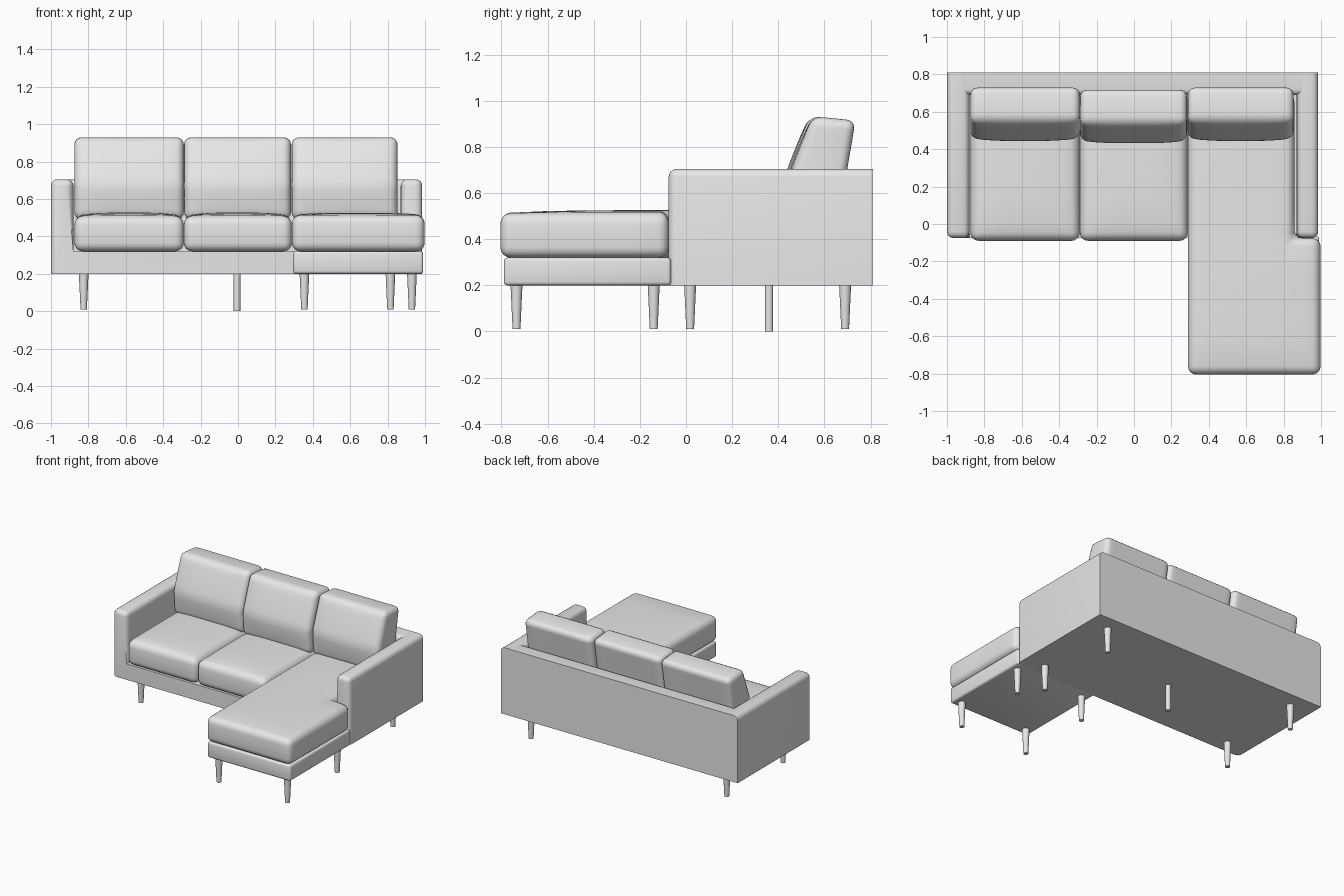
import bpy, bmesh, math
from mathutils import Vector

if "Cube" in bpy.data.objects:
    bpy.data.objects.remove(bpy.data.objects["Cube"], do_unlink=True)

grey = bpy.data.materials.new("light_grey_fabric")
grey.use_nodes = True
grey.diffuse_color = (0.8, 0.8, 0.8, 1)
grey.node_tree.nodes["Principled BSDF"].inputs["Base Color"].default_value = (0.8, 0.8, 0.8, 1)


def finish(bm, name):
    bmesh.ops.recalc_face_normals(bm, faces=bm.faces)
    mesh = bpy.data.meshes.new(name)
    bm.to_mesh(mesh)
    bm.free()
    mesh.materials.append(grey)
    obj = bpy.data.objects.new(name, mesh)
    bpy.context.collection.objects.link(obj)
    bpy.ops.object.select_all(action='DESELECT')
    obj.select_set(True)
    bpy.context.view_layer.objects.active = obj
    bpy.ops.object.shade_smooth_by_angle(angle=math.radians(40))
    return obj


def prism(outline, axis, lo, hi):
    """Extrude a 2D outline along an axis (the outline uses the other two, in order)."""
    bm = bmesh.new()

    def point(p, d):
        co = list(p)
        co.insert(axis, d)
        return bm.verts.new(co)
    face = bm.faces.new([point(p, lo) for p in outline])
    ext = bmesh.ops.extrude_face_region(bm, geom=[face])
    shift = Vector((0, 0, 0))
    shift[axis] = hi - lo
    bmesh.ops.translate(bm, vec=shift,
                        verts=[g for g in ext["geom"] if isinstance(g, bmesh.types.BMVert)])
    bmesh.ops.recalc_face_normals(bm, faces=bm.faces)
    return bm


def rect(x0, x1, y0, y1):
    return [(x0, y0), (x1, y0), (x1, y1), (x0, y1)]


def bevel(bm, width, rule=lambda a, b: True, segments=4):
    edges = [e for e in bm.edges if rule(e.verts[0].co, e.verts[1].co)]
    bmesh.ops.bevel(bm, geom=edges, offset=width, segments=segments,
                    profile=0.5, affect='EDGES', clamp_overlap=True)


def puff(bm, axis, amount, cuts=8):
    """Slice the cushion into a grid and swell one side of it along an axis."""
    lo = [min(v.co[i] for v in bm.verts) for i in range(3)]
    hi = [max(v.co[i] for v in bm.verts) for i in range(3)]
    others = [i for i in range(3) if i != axis]
    for i in others:
        normal = Vector((0, 0, 0))
        normal[i] = 1
        for k in range(1, cuts):
            at = Vector((0, 0, 0))
            at[i] = lo[i] + (hi[i] - lo[i]) * k / cuts
            bmesh.ops.bisect_plane(bm, geom=bm.verts[:] + bm.edges[:] + bm.faces[:],
                                   plane_co=at, plane_no=normal)
    for v in bm.verts:
        t = (v.co[axis] - lo[axis]) / (hi[axis] - lo[axis])
        weight = t if amount > 0 else 1 - t
        for i in others:
            u = 2 * (v.co[i] - lo[i]) / (hi[i] - lo[i]) - 1
            weight *= max(0, 1 - u ** 4)
        v.co[axis] += amount * weight


# Frame: base and both arms as one U-shaped profile, rounded on top and in front
FRONT, BACK, BOTTOM, RIM, SEAT = -0.075, 0.81, 0.2, 0.705, 0.32
frame = prism([(-1, BOTTOM), (0.985, BOTTOM), (0.985, RIM), (0.87, RIM), (0.87, SEAT),
               (-0.88, SEAT), (-0.88, RIM), (-1, RIM)], 1, FRONT, BACK)


def soft_frame_edge(a, b):
    in_back = a.y > 0.8 and b.y > 0.8
    low = max(a.z, b.z) < 0.4
    return not in_back and not low


bevel(frame, 0.035, soft_frame_edge)
finish(frame, "base_and_arms")

# Back wall between the arms, rounded along its inner top edge
wall = prism(rect(-0.965, 0.95, 0.69, BACK), 2, BOTTOM + 0.01, RIM - 0.001)
bevel(wall, 0.03, lambda a, b: min(a.z, b.z) > 0.6 and max(a.y, b.y) < 0.7)
finish(wall, "back_wall")

# Chaise base
chaise = prism(rect(0.295, 0.99, -0.79, FRONT + 0.01), 2, BOTTOM, SEAT)
bevel(chaise, 0.015, segments=3)
finish(chaise, "chaise_base")

# Seat cushions
for name, x0, x1 in (("right_seat_cushion", -0.875, -0.29), ("middle_seat_cushion", -0.29, 0.288)):
    seat = prism(rect(x0, x1, -0.09, 0.7), 2, SEAT, 0.505)
    bevel(seat, 0.045)
    puff(seat, 2, 0.022)
    finish(seat, name)

# Chaise cushion, notched around the left arm
lounge = prism([(0.288, -0.805), (0.998, -0.805), (0.998, -0.075), (0.857, -0.075),
                (0.857, 0.7), (0.288, 0.7)], 2, SEAT, 0.512)
bevel(lounge, 0.045)
puff(lounge, 2, 0.014)
finish(lounge, "chaise_cushion")

# Back cushions, leaning against the wall
side = [(0.47, 0.49), (0.46, 0.68), (0.55, 0.933), (0.735, 0.915), (0.665, 0.49)]
for name, x0, x1, dy in (("right_back_cushion", -0.875, -0.29, 0),
                         ("middle_back_cushion", -0.288, 0.283, -0.012),
                         ("left_back_cushion", 0.287, 0.853, 0)):
    cushion = prism([(y + dy, z) for y, z in side], 0, x0, x1)
    bevel(cushion, 0.038)
    puff(cushion, 1, -0.018)
    finish(cushion, name)


# Legs
def leg(name, x, y, foot, r_foot, r_top):
    bm = bmesh.new()
    bmesh.ops.create_cone(bm, cap_ends=True, segments=24, radius1=r_foot, radius2=r_top,
                          depth=0.205 - foot)
    bmesh.ops.translate(bm, verts=bm.verts, vec=(x, y, (0.205 + foot) / 2))
    finish(bm, name)


for part, xs, ys in (("sofa", (-0.825, 0.815), (0.018, 0.69)),
                     ("chaise", (0.355, 0.93), (-0.735, -0.14))):
    for x, side_name in zip(xs, ("right", "left")):
        for y, end in zip(ys, ("front", "back")):
            leg(f"{part}_{end}_{side_name}_leg", x, y, 0.01, 0.017, 0.026)
leg("centre_support_leg", -0.005, 0.36, 0, 0.018, 0.018)
